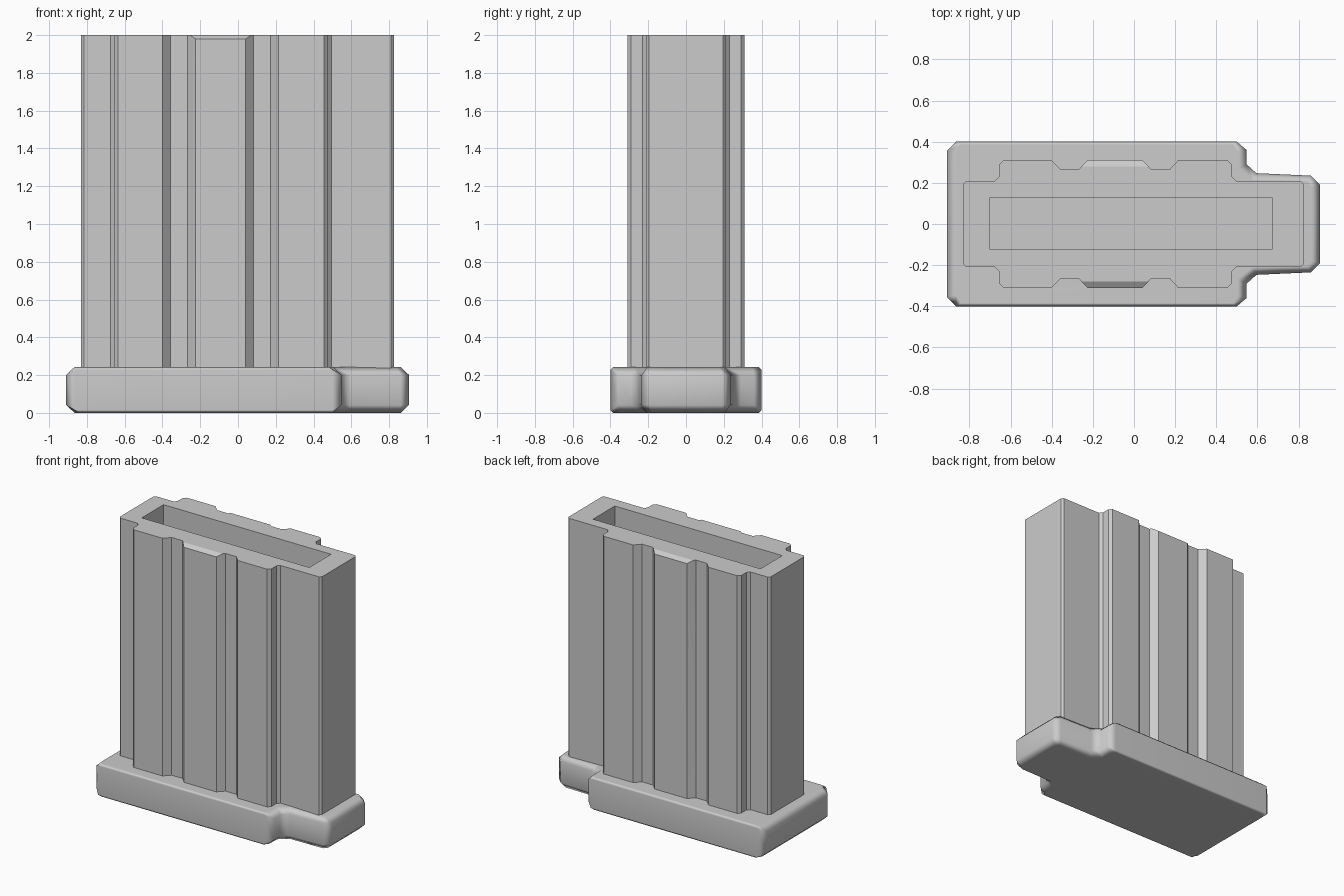
import bpy, bmesh, math

cube = bpy.data.objects.get("Cube")
if cube:
    bpy.data.objects.remove(cube, do_unlink=True)

grey = bpy.data.materials.new("plain grey")
grey.use_nodes = True
grey.diffuse_color = (0.6, 0.6, 0.6, 1)
grey.node_tree.nodes["Principled BSDF"].inputs["Base Color"].default_value = (0.6, 0.6, 0.6, 1)


def mirrored(half):
    """Close a back-half outline by mirroring it to the front."""
    return half + [(x, -y) for x, y in reversed(half)]


def loft(name, rings):
    """Skin a stack of equal rings and cap both ends."""
    bm = bmesh.new()
    loops = [[bm.verts.new(p) for p in ring] for ring in rings]
    n = len(loops[0])
    for a, b in zip(loops, loops[1:]):
        for i in range(n):
            j = (i + 1) % n
            bm.faces.new((a[i], a[j], b[j], b[i]))
    bm.faces.new(loops[0][::-1])
    bm.faces.new(loops[-1])
    bmesh.ops.recalc_face_normals(bm, faces=bm.faces[:])
    mesh = bpy.data.meshes.new(name)
    bm.to_mesh(mesh)
    bm.free()
    mesh.materials.append(grey)
    obj = bpy.data.objects.new(name, mesh)
    bpy.context.collection.objects.link(obj)
    return obj


def activate(obj):
    bpy.ops.object.select_all(action="DESELECT")
    obj.select_set(True)
    bpy.context.view_layer.objects.active = obj


def level(outline, z):
    return [(x, y, z) for x, y in outline]


# Ribbed body: stepped sides with two vertical grooves per side
def groove(x):
    return [(x, 0.31), (x + 0.043, 0.265), (x + 0.133, 0.265), (x + 0.175, 0.31)]


half = [(-0.83, 0.195), (-0.815, 0.21), (-0.675, 0.21), (-0.655, 0.23),
        (-0.655, 0.29), (-0.635, 0.31)]
half += groove(-0.4) + groove(0.04)
half += [(0.455, 0.31), (0.475, 0.29), (0.475, 0.23), (0.495, 0.21),
         (0.81, 0.21), (0.825, 0.195)]
# The middle panel is chamfered at the rim
rim = list(half)
rim[9], rim[10] = (-0.255, 0.28), (0.07, 0.28)
body = loft("ribbed_body", [level(mirrored(half), 0.235),
                            level(mirrored(half), 1.98),
                            level(mirrored(rim), 2.0)])

# Open pocket inside the body
pocket = [(-0.70, -0.125), (0.67, -0.125), (0.67, 0.13), (-0.70, 0.13)]
cutter = loft("pocket_cutter", [level(pocket, 0.25), level(pocket, 2.2)])
cutter.hide_render = True
activate(body)
cut = body.modifiers.new("pocket", "BOOLEAN")
cut.operation = "DIFFERENCE"
cut.solver = "EXACT"
cut.object = cutter
bpy.ops.object.modifier_apply(modifier=cut.name)
bpy.data.objects.remove(cutter, do_unlink=True)
bpy.ops.object.shade_smooth_by_angle(angle=math.radians(30))

# Base plate: wide part with a narrow tongue, softened all round
outer = mirrored([(-0.91, 0.355), (-0.865, 0.4), (0.50, 0.4), (0.547, 0.36),
                  (0.547, 0.29), (0.595, 0.247), (0.86, 0.235), (0.905, 0.19)])
inner = mirrored([(-0.865, 0.345), (-0.84, 0.385), (0.48, 0.385), (0.503, 0.35),
                  (0.505, 0.265), (0.575, 0.21), (0.84, 0.205), (0.862, 0.18)])
TOP = 0.243


def drop(y):
    return 0.015 if abs(y) > 0.39 else 0.042


base = loft("base_plate", [level(inner, 0),
                           [(x, y, drop(y)) for x, y in outer],
                           [(x, y, TOP - drop(y)) for x, y in outer],
                           level(inner, TOP)])
activate(base)
bpy.ops.object.shade_smooth_by_angle(angle=math.radians(60))
soft = base.modifiers.new("even_shading", "WEIGHTED_NORMAL")
soft.keep_sharp = True
